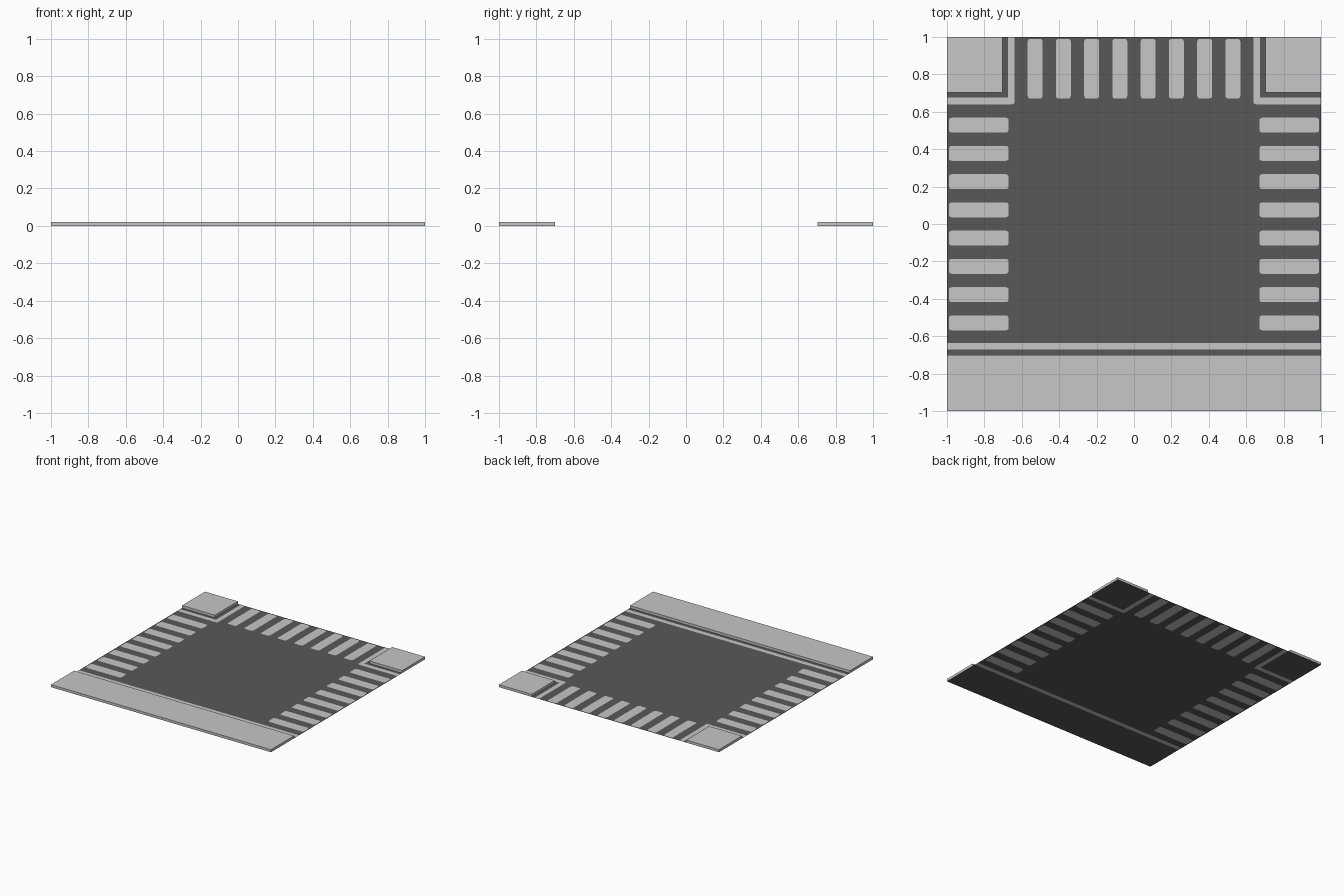
import bpy, bmesh
from mathutils import Vector
from mathutils.geometry import delaunay_2d_cdt

if "Cube" in bpy.data.objects:
    bpy.data.objects.remove(bpy.data.objects["Cube"])


def material(name, v):
    m = bpy.data.materials.new(name)
    m.diffuse_color = (v, v, v, 1)
    m.use_nodes = True
    m.node_tree.nodes["Principled BSDF"].inputs["Base Color"].default_value = m.diffuse_color
    return m


asphalt = material("asphalt_dark_grey", 0.098)
concrete = material("light_grey", 0.57)


def rounded(points, radii, steps=4):
    """Outline with each corner rounded by its own radius."""
    out = []
    for i, (p, r) in enumerate(zip(points, radii)):
        p = Vector(p)
        if r == 0:
            out.append(p)
            continue
        a = p + (Vector(points[i - 1]) - p).normalized() * r
        b = p + (Vector(points[(i + 1) % len(points)]) - p).normalized() * r
        for k in range(steps + 1):
            t = k / steps
            out.append(a * (1 - t) ** 2 + p * 2 * t * (1 - t) + b * t * t)
    return out


def rect(x0, x1, y0, y1, r=0.0):
    return rounded([(x0, y0), (x1, y0), (x1, y1), (x0, y1)], [r] * 4)


def mirrored(outline):
    return [Vector((-p.x, p.y)) for p in reversed(outline)]


# Road outline first, then every painted marking
outlines = [rect(-1, 1, -1, 1)]

# Crossing bars on the left, right and back arms
for i in range(8):
    c = (i - 3.5) * 0.151
    side_bar = rect(-0.99, -0.67, c - 0.04, c + 0.04, 0.018)
    outlines += [side_bar, mirrored(side_bar),
                 rect(c - 0.04, c + 0.04, 0.67, 0.99, 0.018)]

# Kerb lines: straight along the front, bent round the back corners
outlines.append(rect(-1, 1, -0.672, -0.635))
bend = rounded([(-1, 0.64), (-0.638, 0.64), (-0.638, 1), (-0.675, 1), (-0.675, 0.677), (-1, 0.677)],
               [0, 0.018, 0, 0, 0, 0])
outlines += [bend, mirrored(bend)]

# Road sheet with the markings cut in as faces
points, loops = [], []
for o in outlines:
    loops.append(list(range(len(points), len(points) + len(o))))
    points += o
verts, _, faces, _, _, source = delaunay_2d_cdt(points, [], loops, 1, 1e-5)
mesh = bpy.data.meshes.new("road")
mesh.from_pydata([(v.x, v.y, 0) for v in verts], [], faces)
mesh.materials.append(asphalt)
mesh.materials.append(concrete)
for poly, src in zip(mesh.polygons, source):
    poly.material_index = 1 if any(s > 0 for s in src) else 0
bpy.context.collection.objects.link(bpy.data.objects.new("road", mesh))


def pavement(name, x0, x1, y0, y1, h=0.021):
    """Raised slab, open underneath where it rests on the road sheet."""
    bm = bmesh.new()
    bmesh.ops.create_cube(bm, size=1)
    for v in bm.verts:
        v.co = (x0 if v.co.x < 0 else x1, y0 if v.co.y < 0 else y1, 0 if v.co.z < 0 else h)
    bm.normal_update()
    bmesh.ops.delete(bm, geom=[f for f in bm.faces if f.normal.z < -0.5], context='FACES_ONLY')
    me = bpy.data.meshes.new(name)
    bm.to_mesh(me)
    bm.free()
    me.materials.append(concrete)
    bpy.context.collection.objects.link(bpy.data.objects.new(name, me))


# Pavements
pavement("front_pavement", -1, 1, -1, -0.70)
pavement("back_left_pavement", -1, -0.702, 0.702, 1)
pavement("back_right_pavement", 0.702, 1, 0.702, 1)
